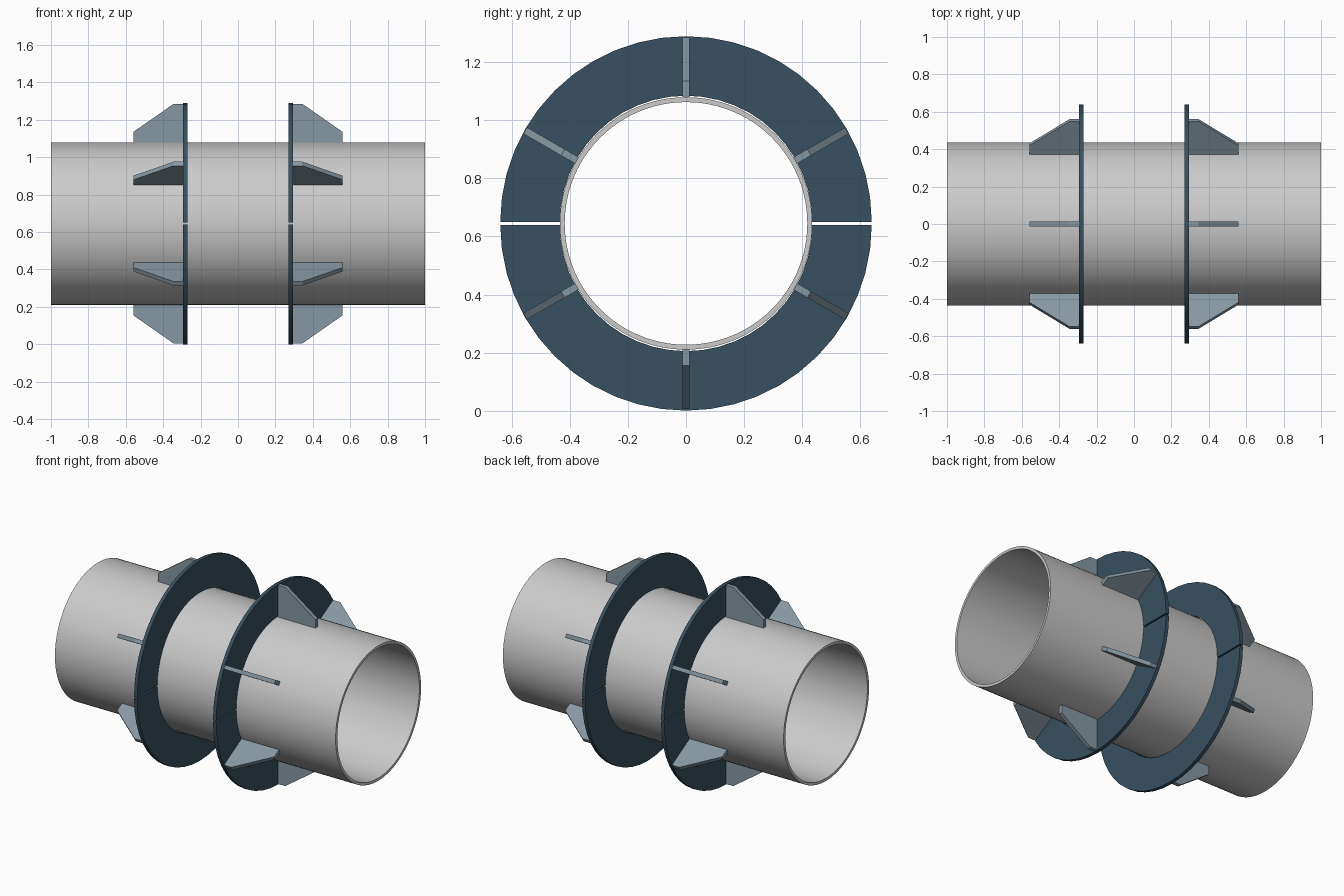
import bpy, bmesh
from math import sin, cos, pi, radians
from mathutils import Matrix, Vector

if "Cube" in bpy.data.objects:
    bpy.data.objects.remove(bpy.data.objects["Cube"])

AXIS_Z = 0.645


def material(name, color):
    m = bpy.data.materials.new(name)
    m.diffuse_color = (*color, 1)
    m.use_nodes = True
    m.node_tree.nodes["Principled BSDF"].inputs["Base Color"].default_value = m.diffuse_color
    return m


def make(name, bm, mat=None, smooth=False):
    bmesh.ops.recalc_face_normals(bm, faces=bm.faces)
    me = bpy.data.meshes.new(name)
    bm.to_mesh(me)
    bm.free()
    ob = bpy.data.objects.new(name, me)
    bpy.context.collection.objects.link(ob)
    ob.location.z = AXIS_Z
    if mat:
        me.materials.append(mat)
    if smooth:
        bpy.ops.object.select_all(action='DESELECT')
        ob.select_set(True)
        bpy.context.view_layer.objects.active = ob
        bpy.ops.object.shade_smooth_by_angle(angle=radians(30))
    return ob


def arc_solid(x0, x1, r_in, r_out, start, sweep, steps, shift=0):
    """Rectangular section swept about the x axis; full circle or capped arc."""
    bm = bmesh.new()
    closed = sweep > 2 * pi - 1e-4
    sections = []
    for i in range(steps if closed else steps + 1):
        a = start + sweep * i / steps
        sections.append([bm.verts.new((x, r * cos(a), r * sin(a) + shift))
                         for x, r in ((x0, r_in), (x1, r_in), (x1, r_out), (x0, r_out))])
    for i in range(steps):
        a, b = sections[i], sections[(i + 1) % len(sections)]
        for k in range(4):
            n = (k + 1) % 4
            bm.faces.new((a[k], a[n], b[n], b[k]))
    if not closed:
        bm.faces.new(sections[0])
        bm.faces.new(sections[-1])
    return bm


def gusset(side, angle):
    """Chamfered plate standing radially on the pipe against a collar."""
    profile = [(0.293, 0.435), (0.56, 0.435), (0.56, 0.49), (0.345, 0.64), (0.293, 0.64)]
    bm = bmesh.new()
    face = bm.faces.new([bm.verts.new((side * x, -0.0125, r)) for x, r in profile])
    ext = bmesh.ops.extrude_face_region(bm, geom=[face])
    bmesh.ops.translate(bm, vec=Vector((0, 0.025, 0)),
                        verts=[v for v in ext['geom'] if isinstance(v, bmesh.types.BMVert)])
    bmesh.ops.rotate(bm, verts=bm.verts, matrix=Matrix.Rotation(angle, 3, 'X'))
    return bm


collar_mat = material("collar_blue", (0.04, 0.08, 0.115))
gusset_mat = material("gusset_grey_blue", (0.24, 0.31, 0.36))

# Pipe
make("pipe", arc_solid(-1, 1, 0.418, 0.435, 0, 2 * pi, 96), smooth=True)

for side, label in ((-1, "left"), (1, "right")):
    x0, x1 = sorted((side * 0.27, side * 0.293))
    # Split collar: two half rings with a narrow gap
    for half, start, shift in (("upper", 0, 0.005), ("lower", pi, -0.005)):
        make(f"{label}_{half}_collar",
             arc_solid(x0, x1, 0.435, 0.64, start, pi, 24, shift), collar_mat, True)
    # Six gussets around each collar
    for i in range(6):
        make(f"{label}_gusset_{i + 1}", gusset(side, i * pi / 3), gusset_mat)
